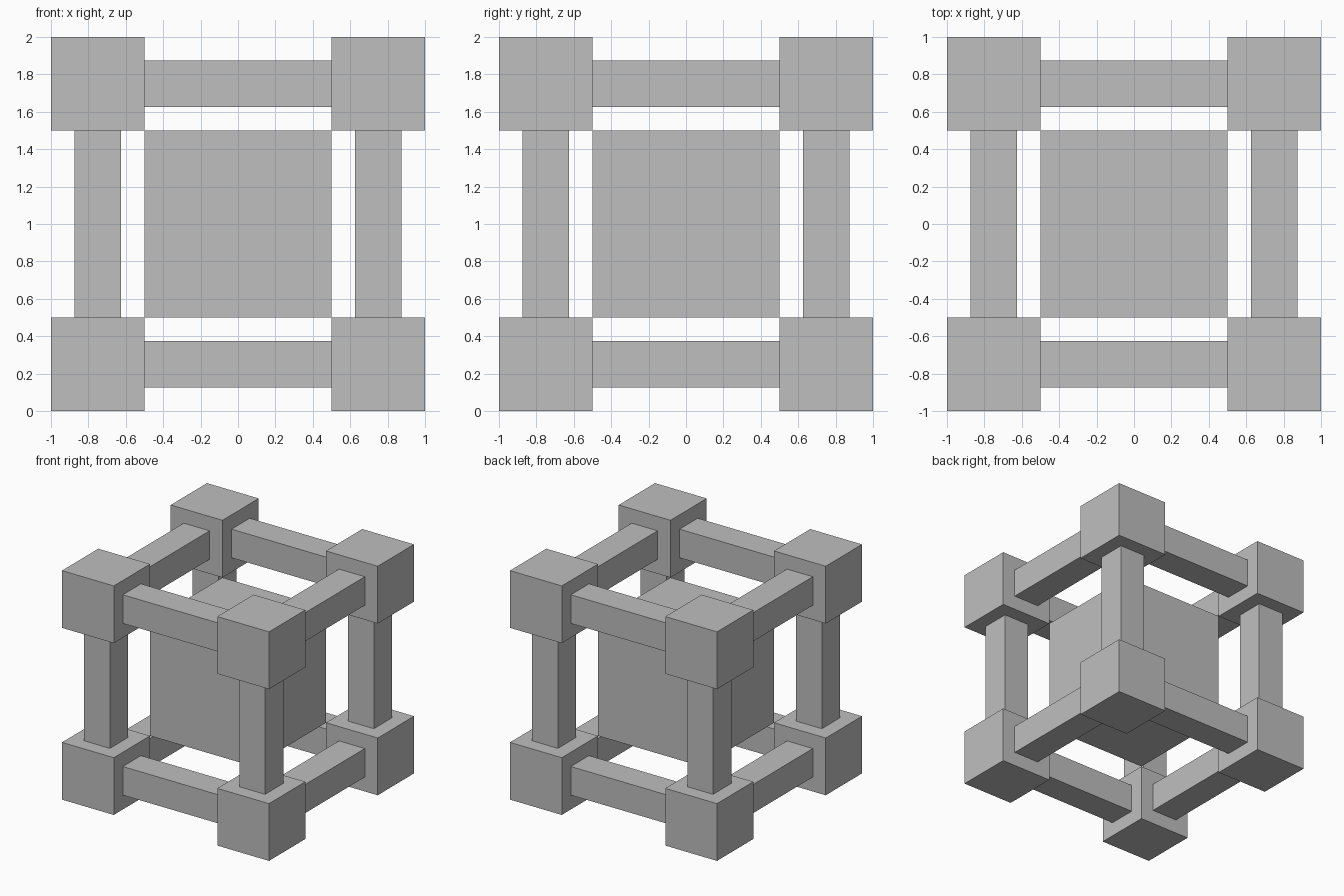
import bpy
from itertools import product
from mathutils import Vector

cube = bpy.data.objects.get("Cube")
if cube:
    bpy.data.objects.remove(cube, do_unlink=True)

CENTRE = Vector((0, 0, 1))
OFFSET = 0.75   # distance of corner and bar centres from the middle
BAR = 0.25      # bar thickness

grey = bpy.data.materials.new("plain_grey")
grey.use_nodes = True
colour = (0.52, 0.52, 0.52, 1)
grey.diffuse_color = colour
grey.node_tree.nodes["Principled BSDF"].inputs["Base Color"].default_value = colour


def box(name, offset, size):
    bpy.ops.mesh.primitive_cube_add(size=1, location=CENTRE + Vector(offset))
    obj = bpy.context.object
    obj.name = name
    obj.scale = size
    bpy.ops.object.transform_apply(location=False, rotation=False, scale=True)
    obj.data.materials.append(grey)
    return obj


# Solid core
box("core_block", (0, 0, 0), (1, 1, 1))

# Eight corner blocks
for signs in product((-1, 1), repeat=3):
    box("corner_block", [s * OFFSET for s in signs], (0.5, 0.5, 0.5))

# Twelve bars joining the corners, four along each axis
for axis, label in enumerate(("cross_bar", "side_bar", "upright_bar")):
    for a, b in product((-OFFSET, OFFSET), repeat=2):
        offset = [a, b]
        offset.insert(axis, 0)
        size = [BAR, BAR]
        size.insert(axis, 1)
        box(label, offset, size)
